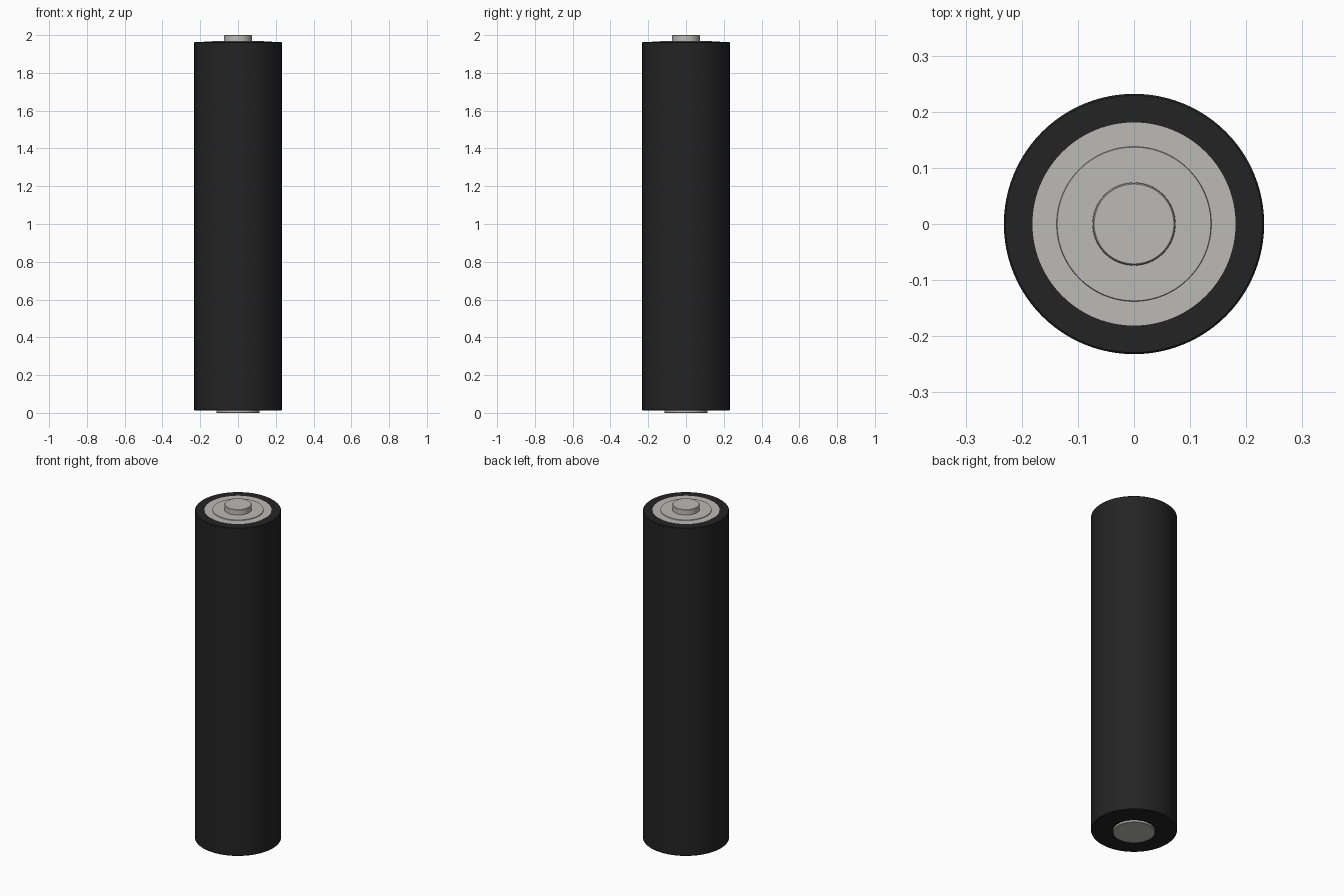
import bpy, bmesh, math

if "Cube" in bpy.data.objects:
    bpy.data.objects.remove(bpy.data.objects["Cube"])

SEGMENTS = 96


def material(name, rgb):
    m = bpy.data.materials.new(name)
    m.diffuse_color = (*rgb, 1.0)
    m.use_nodes = True
    m.node_tree.nodes["Principled BSDF"].inputs["Base Color"].default_value = m.diffuse_color
    return m


black = material("black_sleeve", (0.017, 0.017, 0.017))
silver = material("silver_metal", (0.50, 0.49, 0.46))


def lathe(name, profile, mat):
    """Spin an (r, z) profile around z into a closed solid."""
    bm = bmesh.new()
    verts = [bm.verts.new((r, 0, z)) for r, z in profile]
    edges = [bm.edges.new(pair) for pair in zip(verts, verts[1:])]
    bmesh.ops.spin(bm, geom=verts + edges, cent=(0, 0, 0), axis=(0, 0, 1),
                   angle=math.tau, steps=SEGMENTS, use_merge=False)
    bmesh.ops.remove_doubles(bm, verts=bm.verts, dist=1e-5)
    bmesh.ops.dissolve_degenerate(bm, dist=1e-6, edges=bm.edges)
    bmesh.ops.recalc_face_normals(bm, faces=bm.faces)
    mesh = bpy.data.meshes.new(name)
    bm.to_mesh(mesh)
    bm.free()
    mesh.materials.append(mat)
    ob = bpy.data.objects.new(name, mesh)
    bpy.context.collection.objects.link(ob)
    bpy.context.view_layer.objects.active = ob
    ob.select_set(True)
    bpy.ops.object.shade_smooth_by_angle(angle=math.radians(30))
    ob.select_set(False)
    return ob


# Long sleeve, with the rim folded over both ends
lathe("sleeve", [(0, 0.012), (0.229, 0.012), (0.232, 0.015),
                 (0.232, 1.961), (0.229, 1.964), (0, 1.964)], black)

# Top contact: thin plate, slightly raised step, then the button
lathe("top_contact", [(0, 1.960), (0.181, 1.960), (0.181, 1.965),
                      (0.138, 1.965), (0.137, 1.969), (0.074, 1.969),
                      (0.073, 1.998), (0.071, 2.0), (0, 2.0)], silver)

# Flat contact under the base
lathe("bottom_contact", [(0, 0), (0.112, 0), (0.114, 0.002),
                         (0.114, 0.016), (0, 0.016)], silver)
